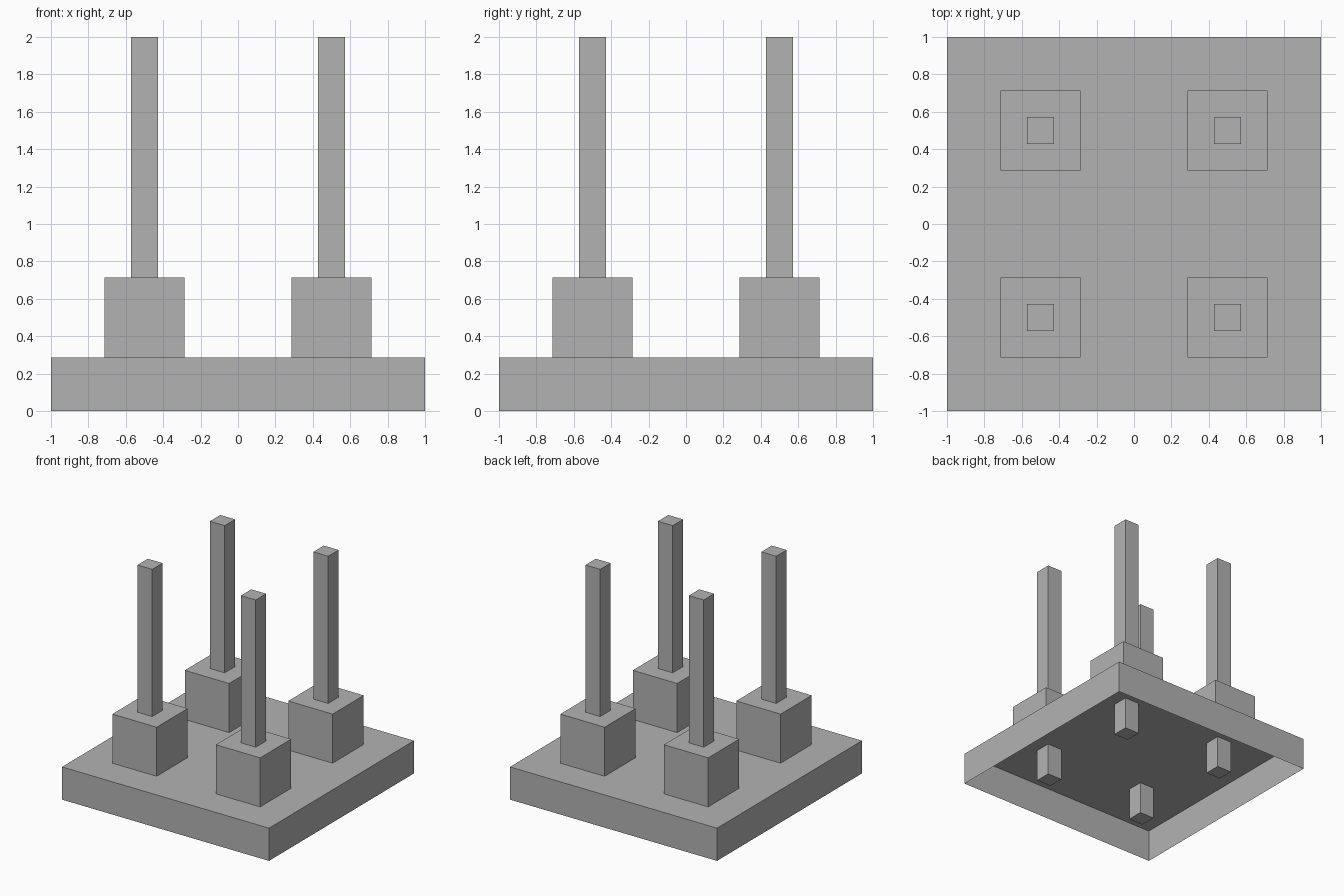
import bpy
import bmesh

if "Cube" in bpy.data.objects:
    bpy.data.objects.remove(bpy.data.objects["Cube"])

U = 1 / 7  # module: the whole model is 14 modules wide and tall

grey = bpy.data.materials.new("plain grey")
grey.diffuse_color = (0.45, 0.45, 0.45, 1)
grey.use_nodes = True
grey.node_tree.nodes["Principled BSDF"].inputs["Base Color"].default_value = grey.diffuse_color


def box(name, x, y, width, z0, z1, open_bottom=False):
    """Square block from z0 to z1, optionally without its lower face."""
    bm = bmesh.new()
    bmesh.ops.create_cube(bm, size=1)
    for v in bm.verts:
        v.co = (x + v.co.x * width, y + v.co.y * width,
                z0 + (v.co.z + 0.5) * (z1 - z0))
    if open_bottom:
        bm.normal_update()
        low = [f for f in bm.faces if f.normal.z < -0.5]
        bmesh.ops.delete(bm, geom=low, context='FACES_ONLY')
    mesh = bpy.data.meshes.new(name)
    bm.to_mesh(mesh)
    bm.free()
    mesh.materials.append(grey)
    obj = bpy.data.objects.new(name, mesh)
    bpy.context.collection.objects.link(obj)
    return obj


# Hollow base tray, open underneath
box("base", 0, 0, 14 * U, 0, 2 * U, open_bottom=True)

# Four footing blocks, each with a post running down through the base
for sx, side in ((-1, "left"), (1, "right")):
    for sy, end in ((-1, "front"), (1, "back")):
        x, y = sx * 0.5, sy * 0.5
        box(f"footing_{end}_{side}", x, y, 3 * U, 2 * U, 5 * U, open_bottom=True)
        box(f"post_{end}_{side}", x, y, U, 0, 14 * U)
